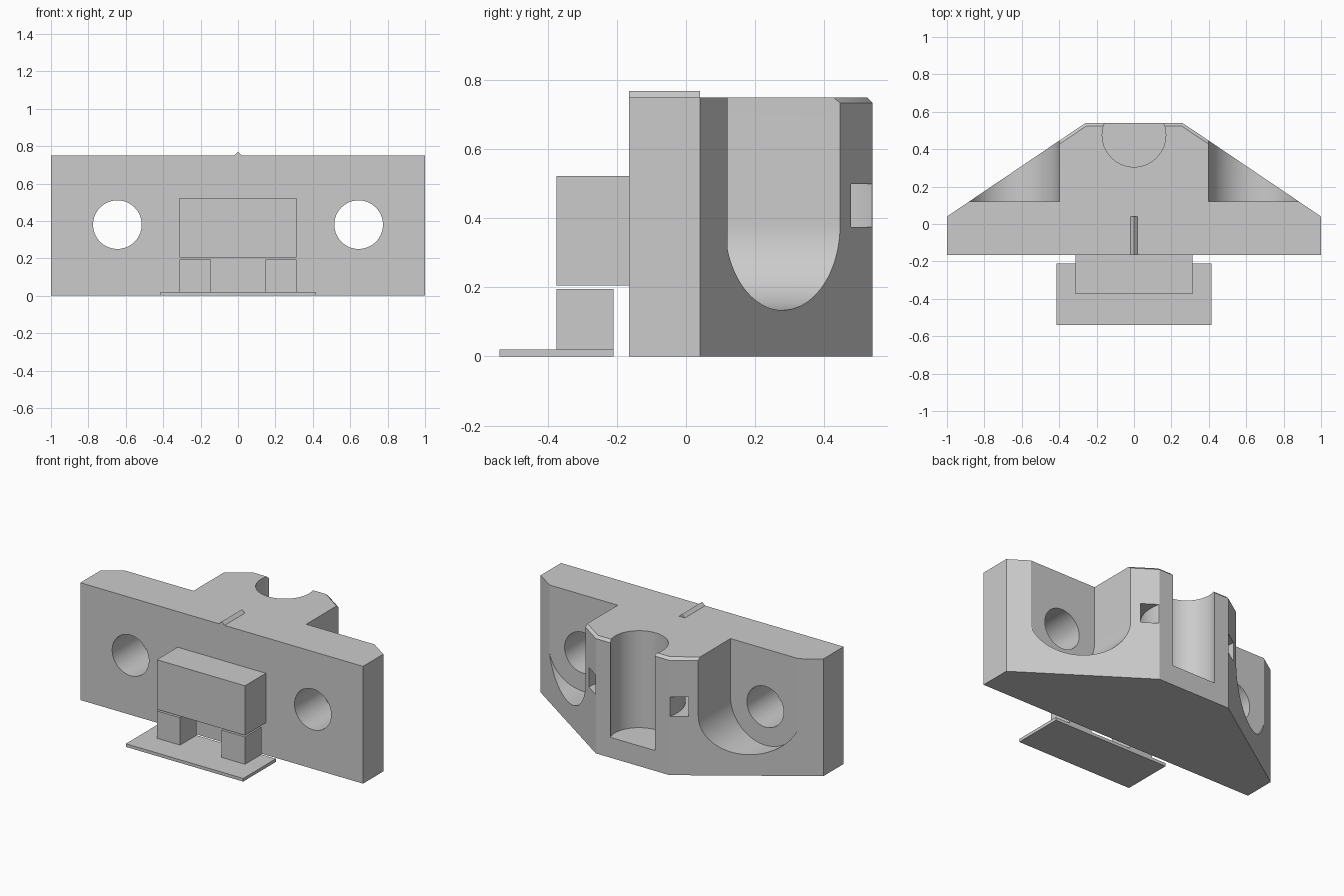
import bpy, bmesh
from math import sin, cos, radians

if "Cube" in bpy.data.objects:
    bpy.data.objects.remove(bpy.data.objects["Cube"], do_unlink=True)

grey = bpy.data.materials.new("plain grey")
grey.use_nodes = True
colour = (0.6, 0.6, 0.6, 1)
grey.diffuse_color = colour
grey.node_tree.nodes["Principled BSDF"].inputs["Base Color"].default_value = colour


def arc(cx, cy, r, start, end, n=48):
    """Points on a circle from start to end, in degrees."""
    angles = [radians(start + (end - start) * i / n) for i in range(n + 1)]
    return [(cx + r * cos(a), cy + r * sin(a)) for a in angles]


def prism(name, outline, lo, hi, along_y=False, chamfer=0, chamfer_from=0):
    """Extrude an outline along z, or an x-z outline along y."""
    bm = bmesh.new()
    place = (lambda p, d: (p[0], d, p[1])) if along_y else (lambda p, d: (p[0], p[1], d))
    base = bm.faces.new([bm.verts.new(place(p, lo)) for p in outline])
    grown = bmesh.ops.extrude_face_region(bm, geom=[base])["geom"]
    shift = (0, hi - lo, 0) if along_y else (0, 0, hi - lo)
    bmesh.ops.translate(bm, vec=shift, verts=[g for g in grown if isinstance(g, bmesh.types.BMVert)])
    bmesh.ops.recalc_face_normals(bm, faces=bm.faces)
    if chamfer:
        rim = [e for e in bm.edges if all(v.co.z > hi - 0.001 for v in e.verts)
               and max(v.co.y for v in e.verts) > chamfer_from]
        bmesh.ops.bevel(bm, geom=rim, offset=chamfer, segments=1, affect='EDGES')
    mesh = bpy.data.meshes.new(name)
    bm.to_mesh(mesh)
    bm.free()
    mesh.materials.append(grey)
    obj = bpy.data.objects.new(name, mesh)
    bpy.context.collection.objects.link(obj)
    return obj


def box(name, x0, x1, y0, y1, z0, z1):
    return prism(name, [(x0, y0), (x1, y0), (x1, y1), (x0, y1)], z0, z1)


def boolean(target, tool, operation='DIFFERENCE'):
    """Apply a boolean and discard its helper object."""
    tool.hide_render = True
    mod = target.modifiers.new("boolean", 'BOOLEAN')
    mod.operation, mod.object, mod.solver = operation, tool, 'EXACT'
    bpy.ops.object.select_all(action='DESELECT')
    bpy.context.view_layer.objects.active = target
    target.select_set(True)
    bpy.ops.object.modifier_apply(modifier=mod.name)
    bpy.data.objects.remove(tool, do_unlink=True)


# Tapered body with a chamfered rear rim
front, back, rear, height = -0.165, 0.04, 0.54, 0.75
body = prism("mount_body", [(-1, front), (1, front), (1, back), (0.26, rear),
                            (-0.26, rear), (-1, back)], 0, height,
             chamfer=0.016, chamfer_from=0.3)

# Square-edged front plate
wall, wall_x = 0.12, 0.8816
plate = prism("front_plate", [(-1, front), (1, front), (1, back), (wall_x, wall),
                              (-wall_x, wall), (-1, back)], 0, height)
boolean(body, plate, 'UNION')

# Rounded pockets and through holes on both sides
hole_x, hole_z, pocket_r = 0.645, 0.38, 0.246
for side in (-1, 1):
    x = side * hole_x
    pocket = arc(x, hole_z, pocket_r, 180, 360) + [(x + pocket_r, 1), (x - pocket_r, 1)]
    boolean(body, prism("pocket_cutter", pocket, wall, 0.8, along_y=True))
    hole = arc(x, hole_z, 0.13, 0, 360, 64)[:-1]
    boolean(body, prism("hole_cutter", hole, -0.4, 0.4, along_y=True))

# Round rear recess and the strap channel curving around it
recess = arc(0, 0.475, 0.17, 0, 360, 64)[:-1]
boolean(body, prism("recess_cutter", recess, 0.13, 1))
channel = arc(0, 0.475, 0.353, 25, -205) + arc(0, 0.475, 0.27, -205, 25)
boolean(body, prism("channel_cutter", channel, 0.375, 0.5))

bpy.ops.object.select_all(action='DESELECT')
body.select_set(True)
bpy.context.view_layer.objects.active = body
bpy.ops.object.shade_smooth_by_angle(angle=radians(30))

# Small centre ridge on the top
prism("centre_ridge", [(-0.02, height), (0.02, height), (0, 0.769)], front, back, along_y=True)

# Front block, its two feet and the thin base sheet
box("front_block", -0.312, 0.312, -0.375, front, 0.205, 0.522)
box("right_foot", -0.312, -0.147, -0.375, -0.21, 0.02, 0.195)
box("left_foot", 0.147, 0.312, -0.375, -0.21, 0.02, 0.195)
box("base_sheet", -0.415, 0.415, rear * -1, -0.21, 0, 0.02)
